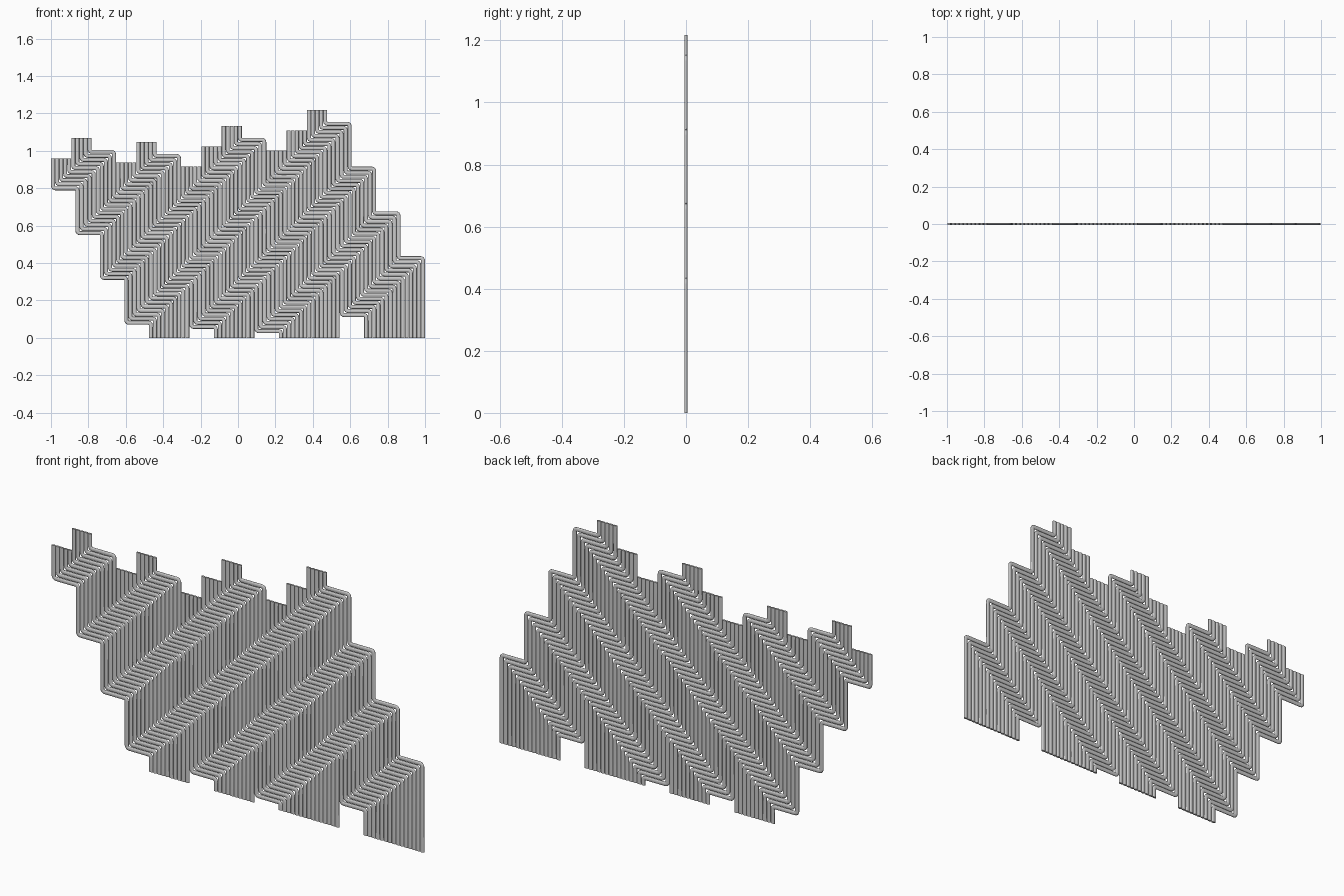
import bpy, bmesh
from math import sin, cos, pi
from mathutils import Vector

if "Cube" in bpy.data.objects:
    bpy.data.objects.remove(bpy.data.objects["Cube"])

S = 0.0217            # spacing between neighbouring strands
DX, DZ = 0.1307, 0.2395   # size of one stair step
HALF_W, HALF_D = 0.0106, 0.0053   # flattened oval strand section
BEND = 0.0125         # bend radius of the strand centre line
SIDES, ARC = 12, 4
LOWEST = [0, 0, 1, 1, 2, 2, 2, 3, 3, 3]   # steps each bundle is lowered by


def rounded(corners):
    """Round every inner corner of a path of (x, z) points."""
    pts = [Vector(corners[0])]
    for a, b, c in zip(corners, corners[1:], corners[2:]):
        a, b, c = Vector(a), Vector(b), Vector(c)
        u, v = (a - b).normalized(), (c - b).normalized()
        centre = b + (u + v) * BEND
        for j in range(ARC + 1):
            t = j / ARC * pi / 2
            pts.append(centre - v * BEND * cos(t) - u * BEND * sin(t))
    pts.append(Vector(corners[-1]))
    return pts


def sweep(bm, pts):
    """Sweep the oval section along a path lying in the xz plane."""
    rings = []
    for i, p in enumerate(pts):
        d = (pts[min(i + 1, len(pts) - 1)] - pts[max(i - 1, 0)]).normalized()
        if 0 < i < len(pts) - 1:
            d = ((pts[i + 1] - p).normalized() + (p - pts[i - 1]).normalized()).normalized()
        n = Vector((d.y, -d.x))
        ring = []
        for k in range(SIDES):
            a = 2 * pi * k / SIDES
            q = p + n * HALF_W * cos(a)
            ring.append(bm.verts.new((q.x, HALF_D * sin(a), q.y)))
        rings.append(ring)
    for r0, r1 in zip(rings, rings[1:]):
        for k in range(SIDES):
            m = (k + 1) % SIDES
            bm.faces.new((r0[k], r0[m], r1[m], r1[k])).smooth = True
    bm.faces.new(rings[0])
    bm.faces.new(rings[-1])


# Ten bundles of five stair-stepped strands, each strand moved diagonally
for b, low in enumerate(LOWEST):
    bm = bmesh.new()
    top = 0.96 + 5 * b * S - DZ * low
    for i in range(5 * b, 5 * b + 5):
        x = -1 + 4 * DX + (i + 0.5) * S + low * DX
        z = 0.07 + (i + 0.5) * S - low * DZ
        path = [(x, 0)]
        for step in range(4):
            path += [(x, z), (x - DX, z)]
            x, z = x - DX, z + DZ
        path.append((x, top))
        sweep(bm, rounded(path))
    bmesh.ops.recalc_face_normals(bm, faces=bm.faces)
    mesh = bpy.data.meshes.new("strand_bundle")
    bm.to_mesh(mesh)
    bm.free()
    bpy.context.collection.objects.link(bpy.data.objects.new(f"strand_bundle_{b + 1}", mesh))
